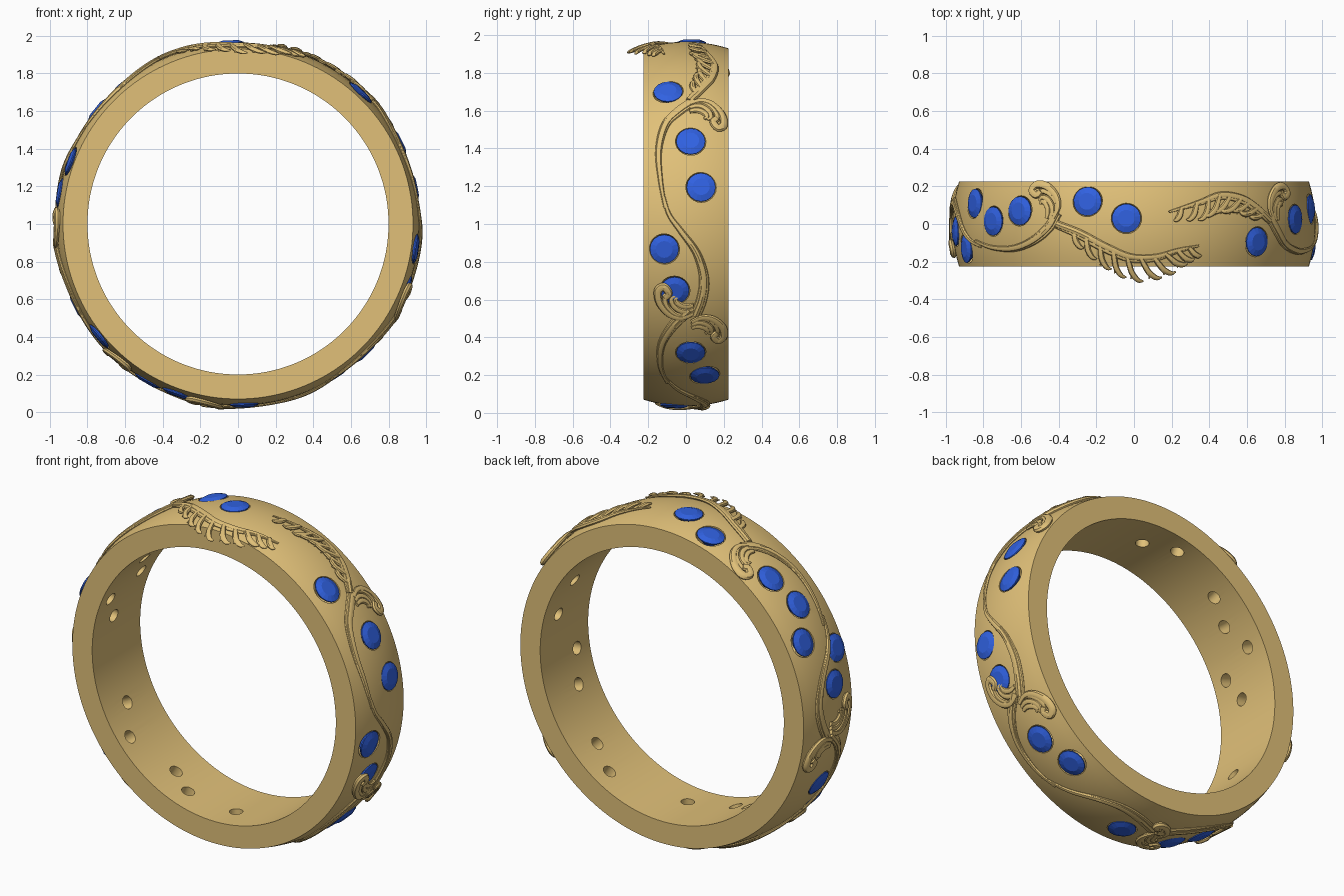
import bpy, bmesh, math
from mathutils import Vector, Matrix

if "Cube" in bpy.data.objects:
    bpy.data.objects.remove(bpy.data.objects["Cube"])

SEG = 160


def material(name, col):
    m = bpy.data.materials.new(name)
    m.diffuse_color = (*col, 1)
    m.use_nodes = True
    m.node_tree.nodes["Principled BSDF"].inputs["Base Color"].default_value = m.diffuse_color
    return m


gold = material("gold", (0.75, 0.53, 0.19))
blue = material("blue_stone", (0.03, 0.12, 0.75))


def finish(name, bm, mat, smooth=True):
    bmesh.ops.recalc_face_normals(bm, faces=bm.faces)
    me = bpy.data.meshes.new(name)
    bm.to_mesh(me)
    bm.free()
    ob = bpy.data.objects.new(name, me)
    bpy.context.collection.objects.link(ob)
    me.materials.append(mat)
    bpy.ops.object.select_all(action='DESELECT')
    ob.select_set(True)
    bpy.context.view_layer.objects.active = ob
    if smooth:
        bpy.ops.object.shade_smooth_by_angle(angle=math.radians(35))
    return ob


def radius(y):
    return 0.965 - 0.035 * (y / 0.225) ** 2


def on_ring(a, y, h=0.0):
    """Angle in degrees round the ring, y across it, h above the surface."""
    r = radius(y) + h
    return Vector((r * math.cos(math.radians(a)), y, 1 + r * math.sin(math.radians(a))))


def lathe(bm, rings, mtx, n):
    """Solid of stacked circles (r, z), capped at both ends."""
    loops = [[bm.verts.new(mtx @ Vector((r * math.cos(2 * math.pi * i / n),
                                         r * math.sin(2 * math.pi * i / n), z)))
              for i in range(n)] for r, z in rings]
    for p, q in zip(loops, loops[1:]):
        for i in range(n):
            bm.faces.new((p[i], p[(i + 1) % n], q[(i + 1) % n], q[i]))
    bm.faces.new(loops[0][::-1])
    bm.faces.new(loops[-1])


# --- band: crowned profile swept round the y axis
profile = [(0.8, 0.225), (0.8, -0.225)]
profile += [(radius(-0.225 + 0.045 * i), -0.225 + 0.045 * i) for i in range(11)]
bm = bmesh.new()
loops = [[bm.verts.new((r * math.cos(2 * math.pi * i / SEG), y, 1 + r * math.sin(2 * math.pi * i / SEG)))
          for r, y in profile] for i in range(SEG)]
for i in range(SEG):
    p, q = loops[i], loops[(i + 1) % SEG]
    for j in range(len(profile)):
        k = (j + 1) % len(profile)
        bm.faces.new((p[j], p[k], q[k], q[j]))
band = finish("band", bm, gold, False)

# --- stones and their drilled seats (angle, y)
stones = [(47, -0.095), (27, 0.025), (11.7, 0.08), (-8, -0.115), (-21.5, -0.06), (-45, 0.025),
          (-57, 0.1), (-88, -0.06), (250, -0.08), (240, -0.01), (219, -0.13), (207, -0.02),
          (170, -0.04), (159.5, -0.13), (152.4, 0.11), (141, 0.015), (129.2, 0.07),
          (105, 0.12), (92.4, 0.03)]
cut, gem = bmesh.new(), bmesh.new()
for a, y in stones:
    n = Vector((math.cos(math.radians(a)), 0.3 * y, math.sin(math.radians(a)))).normalized()
    mtx = Matrix.Translation(on_ring(a, y)) @ n.to_track_quat('Z', 'Y').to_matrix().to_4x4()
    lathe(cut, [(0.037, -0.3), (0.037, -0.075), (0.081, -0.012), (0.081, 0.08)], mtx, 24)
    lathe(gem, [(0.006, -0.075), (0.077, -0.006), (0.077, 0.0), (0.045, 0.012)], mtx, 16)
finish("blue_stones", gem, blue, False)
cutter = finish("seat_cutter", cut, gold, False)
cutter.hide_render = True
bpy.context.view_layer.objects.active = band
mod = band.modifiers.new("seats", 'BOOLEAN')
mod.object, mod.operation, mod.solver = cutter, 'DIFFERENCE', 'EXACT'
bpy.ops.object.modifier_apply(modifier="seats")
bpy.data.objects.remove(cutter)
bpy.ops.object.select_all(action='DESELECT')
band.select_set(True)
bpy.ops.object.shade_smooth_by_angle(angle=math.radians(30))


# --- ornament strands
K = math.radians(1) * 0.96   # degrees to arc length


def spline(pts, t):
    """Catmull-Rom through pts, t in 0..1."""
    p = [Vector(q) for q in pts]
    p = [2 * p[0] - p[1]] + p + [2 * p[-1] - p[-2]]
    f = min(max(t, 0), 0.9999) * (len(p) - 3)
    i = int(f)
    u = f - i
    a, b, c, d = p[i:i + 4]
    return 0.5 * (2 * b + (c - a) * u + (2 * a - 5 * b + 4 * c - d) * u * u + (3 * b - a - 3 * c + d) * u ** 3)


def flat_dir(pts, t):
    """Unit tangent and left side in the unrolled surface (arc, y)."""
    d = spline(pts, t + 0.01) - spline(pts, t - 0.01)
    d = Vector((d[0] * K, d[1])).normalized()
    return d, Vector((-d.y, d.x))


def strand(bm, pts, widths, lift=0.0, off=0.0, n=18, flat=0.75):
    """Tapered half-sunk tube following (angle, y) points."""
    rings = []
    for s in range(n + 1):
        t = s / n
        w = spline([(q, 0) for q in widths], t)[0]
        c = spline(pts, t)
        _, side = flat_dir(pts, min(max(t, 0.011), 0.988))
        ring = []
        for k in range(8):
            ang = math.pi * 2 * k / 8
            o = off * w + w * math.cos(ang)
            h = lift + w * flat * math.sin(ang)
            ring.append(bm.verts.new(on_ring(c[0] + side.x * o / K, c[1] + side.y * o, h)))
        rings.append(ring)
    for p, q in zip(rings, rings[1:]):
        for k in range(8):
            bm.faces.new((p[k], p[(k + 1) % 8], q[(k + 1) % 8], q[k]))
    bm.faces.new(rings[0][::-1])
    bm.faces.new(rings[-1])


# --- vine stems: a thick strand with a thin companion rib
stems = [
    [(42, 0.04), (38, -0.04), (33, -0.11), (24, -0.145), (14, -0.135), (5, -0.11)],
    [(-30, 0.05), (-24, 0.085), (-17, 0.095), (-9, 0.055), (-2, -0.03), (3, -0.09), (9, -0.12)],
    [(-28, 0.02), (-34, -0.07), (-42, -0.13), (-52, -0.135), (-61, -0.1)],
    [(-96, 0.04), (-88, 0.09), (-80, 0.1), (-72, 0.05), (-64, -0.05), (-56, -0.13)],
    [(115, 0.06), (118, -0.02), (124, -0.09), (132, -0.13), (142, -0.125), (151, -0.09)],
    [(187, 0.05), (181, 0.1), (174, 0.115), (166, 0.06), (159, -0.04), (154, -0.09), (148, -0.12)],
    [(186, 0.02), (192, -0.07), (200, -0.125), (209, -0.12), (218, -0.08), (225, -0.02)],
    [(262, 0.03), (254, 0.08), (245, 0.105), (236, 0.09), (228, 0.03), (220, -0.06)],
]
bm = bmesh.new()
for s in stems:
    strand(bm, s, [0.021, 0.019, 0.017, 0.013, 0.007], 0.006, 0.0, 32)
    for side in (-1, 1):
        strand(bm, s, [0.013, 0.012, 0.009, 0.006, 0.004], 0.004, side * 1.3, 32)
finish("vine_stems", bm, gold)

# --- curled leaflets at the nodes (angle, y, angle sign, y sign, size)
hook = [(0, 0), (1.5, 0.06), (0.5, 0.12), (-3, 0.17), (-7, 0.18), (-8.5, 0.15), (-6.5, 0.125), (-5, 0.145)]
curls = [(40.5, 0.02, 1, 1, 1), (-32, 0.03, 1, 1, 0.95), (-29, 0.04, -1, -1, 1.05),
         (116, 0.03, -1, 1, 1), (188, 0.02, -1, 1, 0.95), (185, 0.03, 1, -1, 1.05),
         (225, -0.01, -1, -1, 0.9), (263, 0.03, 1, -1, 1), (260, 0.0, -1, 1, 0.6)]
bm = bmesh.new()
for a, y, sa, sy, z in curls:
    pts = [(a + sa * z * u, y + sy * z * v) for u, v in hook]
    strand(bm, pts, [0.012, 0.018, 0.021, 0.022, 0.018], 0.014, 0, 28)
    for i, (f, e) in enumerate(((0.75, 0.8), (0.5, 0.62), (0.3, 0.5))):   # overlapping lobes
        lobe = [(a + sa * z * (u * f - i * 1.3), y + sy * z * v * e) for u, v in hook[:6]]
        strand(bm, lobe, [0.012, 0.016, 0.015, 0.007], 0.01 - 0.002 * i, 0, 16)
finish("curled_leaflets", bm, gold)


# --- acanthus sprays on top: a spine with swept fingers on one side
def spray(name, spine, turn, fingers, length):
    bm = bmesh.new()
    strand(bm, spine, [0.02, 0.02, 0.018, 0.014, 0.005], 0.008, 0, 40)
    strand(bm, spine, [0.01, 0.014, 0.012, 0.008, 0.003], 0.008, turn * 1.4, 40)
    for i in range(fingers):
        t = 0.12 + 0.8 * i / (fingers - 1)
        c = spline(spine, t)
        d, s = flat_dir(spine, t)
        s = s * turn
        L = length * (0.45 + 0.55 * math.sin(math.pi * min(1, t * 1.05)))
        path = []
        for fd, fs in ((0, 0), (0.2, 0.35), (0.42, 0.65), (0.75, 0.85), (1.0, 0.82)):
            v = (d * fd + s * fs) * L
            path.append((c[0] + v.x / K, c[1] + v.y))
        strand(bm, path, [0.011, 0.015, 0.016, 0.013, 0.004], 0.01 + 0.004 * (i % 2), 0, 14)
        # small side tip on each finger
        tip = [path[1], path[2], (path[2][0] + s.x * L * 0.25 / K, path[2][1] + s.y * L * 0.25)]
        strand(bm, tip, [0.008, 0.011, 0.003], 0.007, 0, 8)
    finish(name, bm, gold)


spray("right_spray", [(42, 0.02), (47, 0.08), (53, 0.135), (61, 0.155), (69, 0.115), (79, 0.065)], -1, 9, 0.12)
spray("left_spray", [(115, 0.0), (107, -0.05), (99, -0.12), (91, -0.175), (83, -0.175), (76, -0.14), (69, -0.115)],
      1, 10, 0.125)
